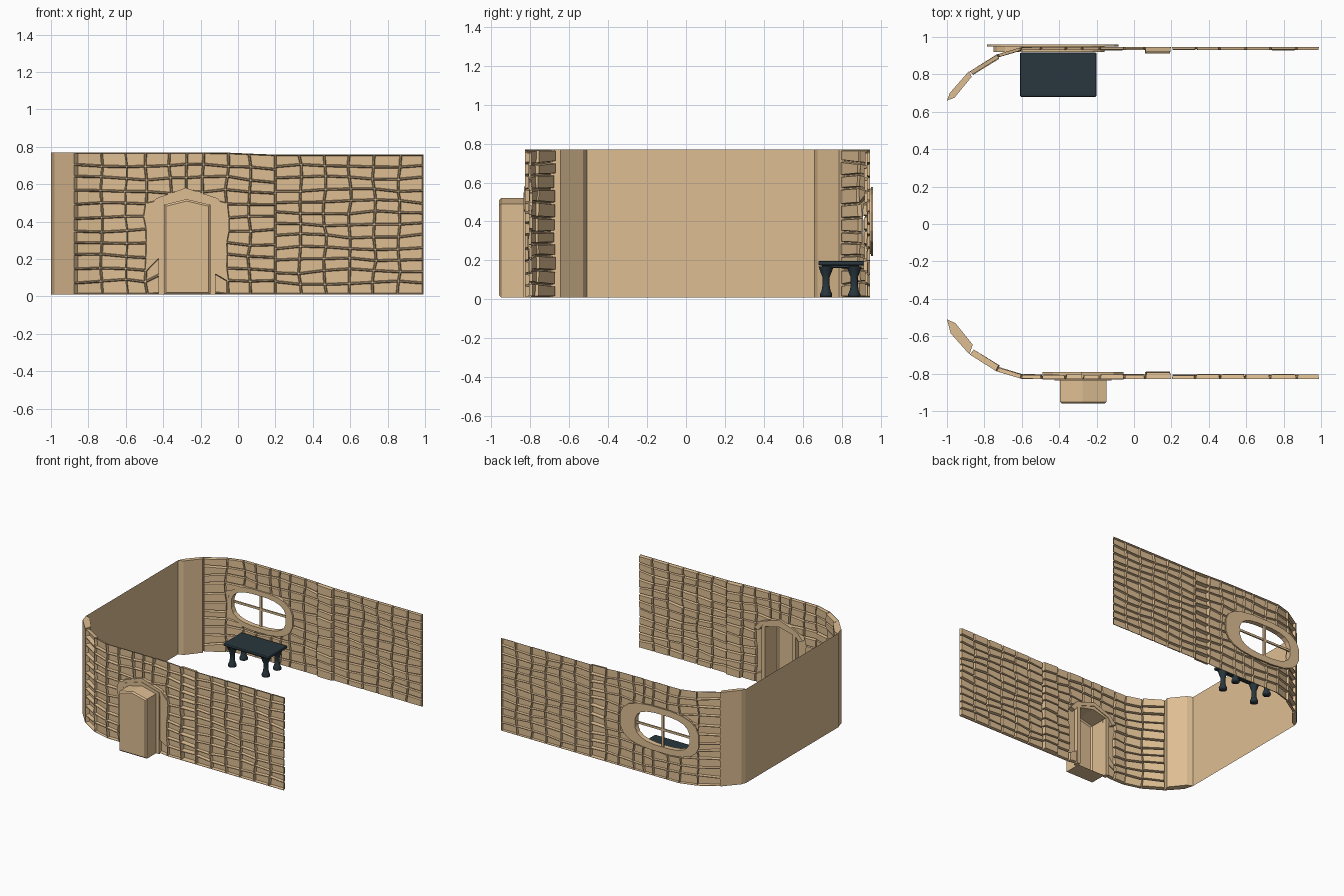
import bpy, bmesh, math, random
from mathutils import Vector

random.seed(4)
if "Cube" in bpy.data.objects:
    bpy.data.objects.remove(bpy.data.objects["Cube"])


def material(name, rgb):
    m = bpy.data.materials.new(name)
    m.use_nodes = True
    col = (*rgb, 1)
    m.diffuse_color = col
    bsdf = m.node_tree.nodes["Principled BSDF"]
    bsdf.inputs["Base Color"].default_value = col
    bsdf.inputs["Roughness"].default_value = 0.9
    return m


STONE = material("sandstone", (0.73, 0.515, 0.29))
SLATE = material("dark slate", (0.022, 0.038, 0.048))
BASE, TOP = 0.01, 0.77


def finish(name, bm, mat, smooth=False):
    me = bpy.data.meshes.new(name)
    bm.to_mesh(me)
    bm.free()
    me.materials.append(mat)
    ob = bpy.data.objects.new(name, me)
    bpy.context.collection.objects.link(ob)
    if smooth:
        for p in me.polygons:
            p.use_smooth = True
    return ob


def bend(x):
    """Inward shift of the wall line where it turns the corner."""
    if x > -0.6:
        return 0
    if x > -0.735:
        return (-0.6 - x) * 0.3
    return 0.04 + (-0.735 - x) * 0.63


def push_out(x, z, hole):
    """Move a grid point inside the opening to its rim."""
    cx, cz, rx, rz, power = hole
    d = (abs((x - cx) / rx) ** power + abs((z - cz) / rz) ** power) ** (1 / power)
    if d >= 1:
        return x, z, False
    d = max(d, 0.01)
    return cx + (x - cx) / d, max(BASE, cz + (z - cz) / d), True


def stone_wall(name, xs, rows, y, side, hole, relief):
    """Grid of uneven stones, each raised towards the inside of the room."""
    bm = bmesh.new()
    grid = []
    for i, x in enumerate(xs):
        column = []
        for r in range(rows + 1):
            edge = r in (0, rows)
            top = TOP - 0.012 * min(1, max(0, (x + 0.1) / 0.3))
            z = BASE + (top - BASE) * r / rows
            px = x
            if not edge:
                z += 0.008 * math.sin(x * 9 + r) + random.uniform(-0.006, 0.006)
            if 0 < i < len(xs) - 1:
                px += 0.006 * math.sin(r * 1.3 + i) + random.uniform(-0.005, 0.005)
            px, z, inside = push_out(px, z, hole)
            column.append((bm.verts.new((px, y - side * bend(px), z)), inside))
        grid.append(column)
    stones = []
    for i in range(len(xs) - 1):
        for r in range(rows):
            cell = [grid[i][r], grid[i + 1][r], grid[i + 1][r + 1], grid[i][r + 1]]
            if all(c[1] for c in cell):
                continue
            f = bm.faces.new([c[0] for c in cell])
            f.normal_update()
            if f.normal.y * side > 0:
                f.normal_flip()
            stones.append((f, 0.5 * (xs[i] + xs[i + 1])))
    for f, x in stones:
        corners = [loop.calc_angle() for loop in f.loops]
        if min(e.calc_length() for e in f.edges) < 0.028 or min(corners) < 0.6:
            continue
        depth = relief * random.uniform(0.7, 1.15)
        if 0.05 < x < 0.2:
            depth += 0.016
        if x < -0.72:
            depth += 0.01
        bmesh.ops.inset_individual(bm, faces=[f], thickness=0.003, use_even_offset=True)
        bmesh.ops.inset_individual(bm, faces=[f], thickness=0.004, depth=depth,
                                   use_even_offset=True)
    loose = [v for v in bm.verts if not v.link_faces]
    bmesh.ops.delete(bm, geom=loose, context="VERTS")
    return finish(name, bm, STONE)


def prism(name, pts, lo, hi, axis="z", open_end=False, bevel=0):
    """Extrude a flat outline along z or y."""
    bm = bmesh.new()
    place = (lambda p, t: (p[0], p[1], t)) if axis == "z" else (lambda p, t: (p[0], t, p[1]))
    a = [bm.verts.new(place(p, lo)) for p in pts]
    b = [bm.verts.new(place(p, hi)) for p in pts]
    n = len(pts)
    end = bm.faces.new(a)
    if not open_end:
        bm.faces.new(b)
    for i in range(n):
        bm.faces.new([a[i], a[(i + 1) % n], b[(i + 1) % n], b[i]])
    bmesh.ops.recalc_face_normals(bm, faces=bm.faces)
    if bevel:
        bmesh.ops.bevel(bm, geom=list(end.edges), offset=bevel, segments=1, affect="EDGES")
    return finish(name, bm, STONE)


def band(name, outer, inner, y0, y1, closed):
    """Flat frame between two outlines in x and z."""
    bm = bmesh.new()
    rings = [[bm.verts.new((x, y, z)) for x, z in line]
             for line, y in ((outer, y0), (inner, y0), (inner, y1), (outer, y1))]
    n = len(outer)
    for k in range(4):
        p, q = rings[k], rings[(k + 1) % 4]
        for i in range(n if closed else n - 1):
            j = (i + 1) % n
            bm.faces.new([p[i], p[j], q[j], q[i]])
    if not closed:
        for i in (0, n - 1):
            bm.faces.new([r[i] for r in rings])
    bmesh.ops.recalc_face_normals(bm, faces=bm.faces)
    return finish(name, bm, STONE)


def box(name, lo, hi, mat, bevel=0):
    bm = bmesh.new()
    bmesh.ops.create_cube(bm, size=1)
    lo, hi = Vector(lo), Vector(hi)
    for v in bm.verts:
        v.co = Vector([(lo[k] + hi[k]) / 2 + v.co[k] * (hi[k] - lo[k]) for k in range(3)])
    if bevel:
        bmesh.ops.bevel(bm, geom=list(bm.edges), offset=bevel, segments=2,
                        profile=0.5, affect="EDGES")
    return finish(name, bm, mat)


def oval(cx, cz, rx, rz, power=2.8, n=20):
    pts = []
    for i in range(n):
        t = 2 * math.pi * (i + 0.5) / n
        c, s = math.cos(t), math.sin(t)
        pts.append((cx + rx * math.copysign(abs(c) ** (2 / power), c),
                    cz + rz * math.copysign(abs(s) ** (2 / power), s)))
    return pts


# stone walls, front with door opening and back with window opening
door_hole = (-0.27, 0.0, 0.142, 0.535, 5)
window_hole = (-0.45, 0.40, 0.28, 0.15, 2.8)
near = [-0.88, -0.735, -0.6, -0.49, -0.36, -0.275, -0.19, -0.06, 0.06, 0.2]
far = [0.2 + 0.132 * i for i in range(7)]
for label, y, side, hole, relief in (("front", -0.828, -1, door_hole, 0.022),
                                     ("back", 0.946, 1, window_hole, 0.015)):
    stone_wall(label + "_wall_near_corner", near, 11, y, side, hole, relief)
    stone_wall(label + "_wall_open_end", far, 12, y, side, hole, relief)

# plain end wall and corner posts
bm = bmesh.new()
bm.faces.new([bm.verts.new(c) for c in ((-1, -0.52, BASE), (-1, 0.665, BASE),
                                        (-1, 0.665, TOP), (-1, -0.52, TOP))])
finish("end_wall", bm, STONE)
prism("front_corner_post", [(-1, -0.51), (-0.98, -0.585), (-0.88, -0.697),
                            (-0.862, -0.645), (-0.955, -0.53)], BASE, TOP)
prism("back_corner_post", [(-1, 0.66), (-0.985, 0.70), (-0.882, 0.818),
                           (-0.868, 0.787), (-0.96, 0.675)], BASE, TOP)

# door alcove, jambs and pointed hood
opening = [(-0.395, BASE), (-0.395, 0.49), (-0.275, 0.52), (-0.148, 0.49), (-0.148, BASE)]
prism("door_alcove", opening, -0.961, -0.815, "y", open_end=True, bevel=0.01)
jamb = [(-0.425, BASE), (-0.425, 0.505), (-0.28, 0.55), (-0.12, 0.505), (-0.12, BASE)]
band("door_jamb", jamb, opening, -0.836, -0.795, False)
hood_outer = [(-0.49, 0.465), (-0.435, 0.525), (-0.28, 0.58), (-0.11, 0.525), (-0.055, 0.46)]
hood_inner = [(-0.45, 0.45), (-0.415, 0.50), (-0.28, 0.548), (-0.13, 0.50), (-0.095, 0.45)]
band("door_hood", hood_outer, hood_inner, -0.832, -0.79, False)

# oval window with frames on both faces and crossing bars
rim = oval(-0.46, 0.40, 0.245, 0.13)
band("window_outer_frame", oval(-0.435, 0.40, 0.355, 0.18), rim, 0.95, 0.961, True)
band("window_inner_frame", oval(-0.455, 0.40, 0.30, 0.17), rim, 0.92, 0.95, True)
box("window_upright_bar", (-0.47, 0.945, 0.27), (-0.45, 0.958, 0.53), STONE)
box("window_cross_bar", (-0.70, 0.946, 0.40), (-0.22, 0.957, 0.417), STONE)

# table
box("table_top", (-0.61, 0.68, 0.174), (-0.20, 0.917, 0.197), SLATE, 0.008)
box("table_apron", (-0.58, 0.70, 0.162), (-0.23, 0.89, 0.176), SLATE, 0.004)
profile = [(0.0, 0.012), (0.03, 0.012), (0.032, 0.025), (0.023, 0.045), (0.018, 0.075),
           (0.019, 0.115), (0.031, 0.145), (0.038, 0.168)]
for name, x, y in (("front_right_leg", -0.555, 0.72), ("front_left_leg", -0.255, 0.72),
                   ("back_right_leg", -0.555, 0.865), ("back_left_leg", -0.255, 0.865)):
    bm = bmesh.new()
    line = [bm.verts.new((x + r, y, z)) for r, z in profile]
    edges = [bm.edges.new(pair) for pair in zip(line, line[1:])]
    bmesh.ops.spin(bm, geom=line + edges, cent=(x, y, 0), axis=(0, 0, 1),
                   angle=2 * math.pi, steps=12)
    bmesh.ops.remove_doubles(bm, verts=bm.verts, dist=0.0005)
    bmesh.ops.recalc_face_normals(bm, faces=bm.faces)
    finish(name, bm, SLATE, smooth=True)
